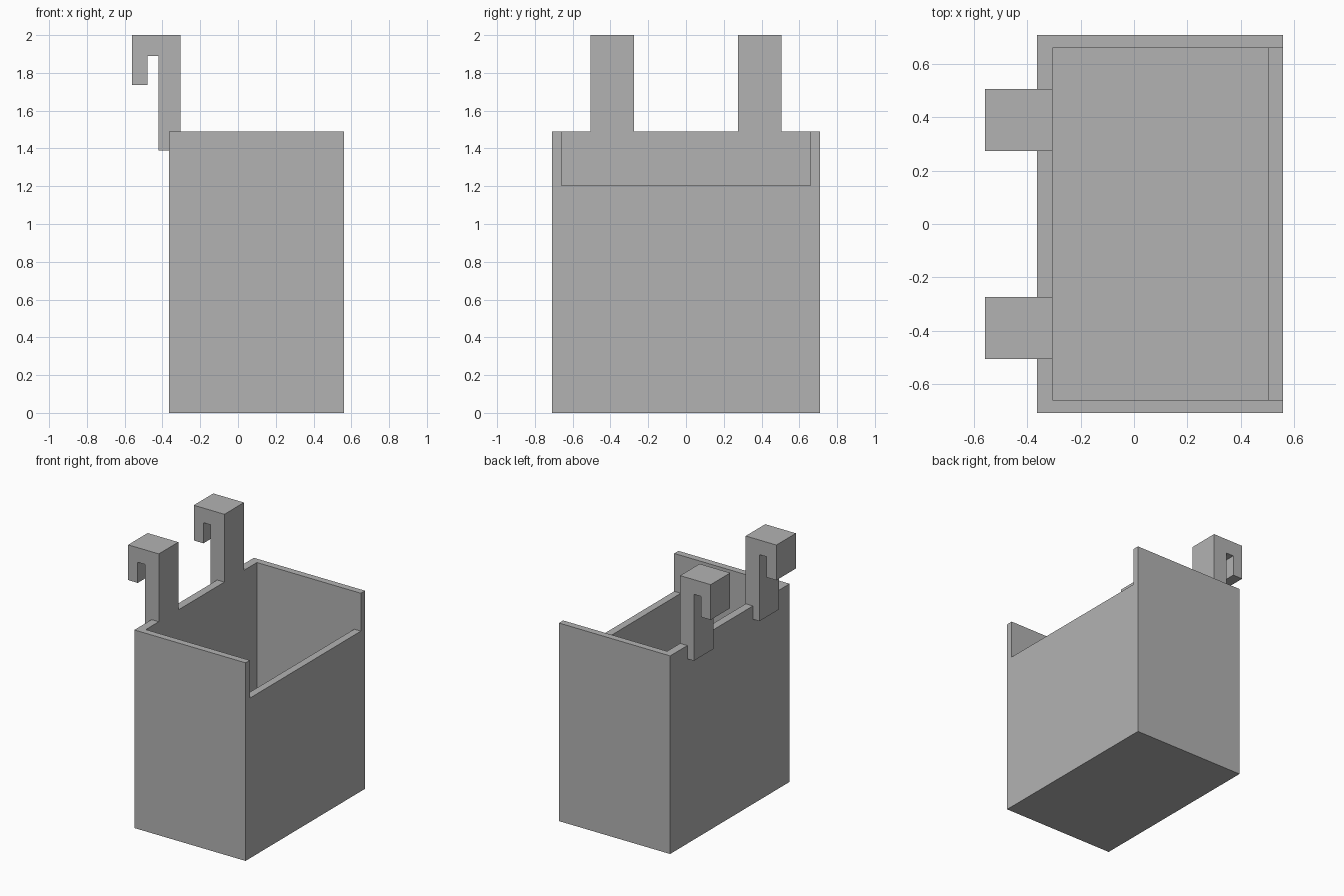
import bpy
import bmesh

default = bpy.data.objects.get("Cube")
if default:
    bpy.data.objects.remove(default, do_unlink=True)

grey = bpy.data.materials.new("plain grey")
grey.use_nodes = True
COLOUR = (0.45, 0.45, 0.45, 1)
grey.diffuse_color = COLOUR
grey.node_tree.nodes["Principled BSDF"].inputs["Base Color"].default_value = COLOUR


def extrude_profile(name, profile, y0, y1):
    """Extrude an (x, z) outline from y0 to y1 into a closed solid."""
    bm = bmesh.new()
    face = bm.faces.new([bm.verts.new((x, y0, z)) for x, z in profile])
    result = bmesh.ops.extrude_face_region(bm, geom=[face])
    moved = [g for g in result["geom"] if isinstance(g, bmesh.types.BMVert)]
    bmesh.ops.translate(bm, verts=moved, vec=(0, y1 - y0, 0))
    bmesh.ops.recalc_face_normals(bm, faces=bm.faces)
    mesh = bpy.data.meshes.new(name)
    bm.to_mesh(mesh)
    bm.free()
    mesh.materials.append(grey)
    obj = bpy.data.objects.new(name, mesh)
    bpy.context.collection.objects.link(obj)
    return obj


# Main dimensions
BACK, FRONT = -0.365, 0.56
INNER_BACK, INNER_FRONT = -0.305, 0.505
HALF_WIDTH, INNER_HALF = 0.71, 0.66
RIM, LOW_RIM, FLOOR = 1.49, 1.205, 0.055

# Open bin: solid block minus the cavity and the lowered front rim
bin_body = extrude_profile(
    "bin", [(BACK, 0), (FRONT, 0), (FRONT, RIM), (BACK, RIM)],
    -HALF_WIDTH, HALF_WIDTH)
cavity = extrude_profile(
    "cavity_cutter",
    [(INNER_BACK, FLOOR), (INNER_FRONT, FLOOR), (INNER_FRONT, LOW_RIM),
     (FRONT + 0.1, LOW_RIM), (FRONT + 0.1, RIM + 0.1), (INNER_BACK, RIM + 0.1)],
    -INNER_HALF, INNER_HALF)
cavity.hide_render = True
cut = bin_body.modifiers.new("cavity", "BOOLEAN")
cut.operation = "DIFFERENCE"
cut.solver = "EXACT"
cut.object = cavity
bpy.context.view_layer.objects.active = bin_body
bpy.ops.object.modifier_apply(modifier=cut.name)
bpy.data.objects.remove(cavity, do_unlink=True)

# Two hanging hooks seated on the rear rim
HOOK = [(-0.56, 2), (-0.56, 1.735), (-0.48, 1.735), (-0.48, 1.89),
        (-0.42, 1.89), (-0.42, 1.39), (BACK, 1.39), (BACK, RIM),
        (INNER_BACK, RIM), (INNER_BACK, 2)]
for side, centre in (("left", 0.39), ("right", -0.39)):
    extrude_profile(side + "_hook", HOOK, centre - 0.116, centre + 0.116)
